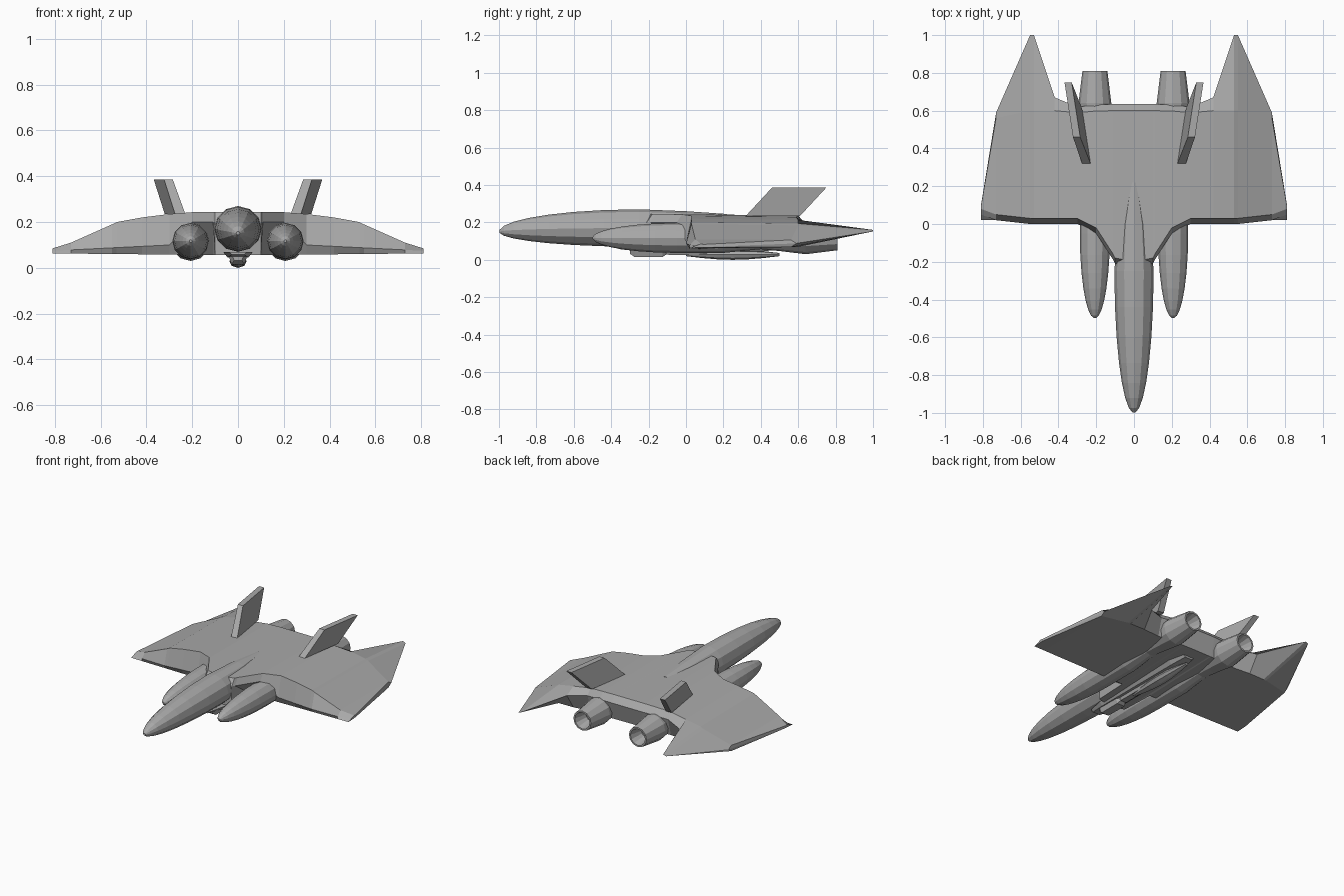
import bpy, bmesh, math

default_cube = bpy.data.objects.get("Cube")
if default_cube:
    bpy.data.objects.remove(default_cube, do_unlink=True)

grey = bpy.data.materials.new("hull grey")
grey.use_nodes = True
shade = (0.4, 0.4, 0.4, 1)
grey.diffuse_color = shade
grey.node_tree.nodes["Principled BSDF"].inputs["Base Color"].default_value = shade


def loft(name, rings, mirror=False):
    """Skin matching rings of points into one flat-shaded object."""
    bm = bmesh.new()
    rows = [[bm.verts.new(point) for point in ring] for ring in rings]
    count = len(rows[0])
    for near, far in zip(rows, rows[1:]):
        for i in range(count):
            j = (i + 1) % count
            bm.faces.new((near[i], near[j], far[j], far[i]))
    # A mirrored half stays open along the centre line
    if not mirror:
        bm.faces.new(rows[0])
    bm.faces.new(rows[-1])
    bmesh.ops.recalc_face_normals(bm, faces=bm.faces)
    mesh = bpy.data.meshes.new(name)
    bm.to_mesh(mesh)
    bm.free()
    mesh.materials.append(grey)
    obj = bpy.data.objects.new(name, mesh)
    bpy.context.collection.objects.link(obj)
    if mirror:
        modifier = obj.modifiers.new("mirror", "MIRROR")
        modifier.use_clip = True


def ellipse(x, y, z, width, height, sides=12):
    """Ring of points across the length of the craft."""
    angles = [math.tau * i / sides for i in range(sides)]
    return [(x + width * math.sin(a), y, z + height * math.cos(a)) for a in angles]


def rounded_nose(tip, length, steps=8):
    """Stations (y, fullness) along a quarter ellipse, denser at the tip."""
    for i in range(steps):
        along = ((i + 0.4) / (steps - 0.6)) ** 2
        yield tip + length * along, math.sqrt(1 - (1 - along) ** 2)


# Fuselage: long nose with a deeper upper half, fading into the hull as a spine
fuselage = [ellipse(0, y, 0.15 + 0.02 * full, 0.104 * full, 0.1 * full)
            for y, full in rounded_nose(-1, 0.75)]
fuselage.append(ellipse(0, 0, 0.17, 0.085, 0.09))
fuselage.append(ellipse(0, 0.22, 0.2, 0.03, 0.045))
loft("fuselage", fuselage)


def wing_section(x, lead, top, rear):
    """Six-cornered slice of the hull and wing, running front to back."""
    inboard = x < 0.25
    lead_z = 0.2 if inboard else 0.115 - 0.05 * x
    belly_front = lead if x <= 0.1 else 0.02
    shoulder = min(0.6, rear * 0.95)
    return [(x, lead, lead_z),
            (x, lead + 0.03, top),
            (x, shoulder, top * 0.97),
            (x, rear, top * 0.8),
            (x, shoulder, 0.075 - 0.01 * x),
            (x, belly_front, 0.055 + 0.01 * x)]


# Blended hull and wing: x, leading edge y, top z, trailing edge y
wing = [(0, -0.23, 0.245, 0.635),
        (0.1, -0.21, 0.245, 0.635),
        (0.11, -0.19, 0.245, 0.635),
        (0.2, -0.05, 0.243, 0.63),
        (0.3, 0, 0.235, 0.62),
        (0.42, 0, 0.22, 0.67),
        (0.53, 0, 0.2, 1),
        (0.55, 0, 0.19, 1),
        (0.73, 0.02, 0.11, 0.59),
        (0.81, 0.05, 0.085, 0.1)]
loft("blended_wing", [wing_section(*row) for row in wing], mirror=True)

# Engine outline: pointed pod, narrow waist, bulged nozzle, hollow exhaust
engine = [(y, 0.08 * full) for y, full in rounded_nose(-0.5, 0.45)]
engine += [(0.2, 0.08), (0.4, 0.06), (0.5, 0.07), (0.64, 0.087),
           (0.81, 0.066), (0.81, 0.055), (0.72, 0.035)]


def tail_fin_edge(side, inner, outer, front, rear, z):
    """Level outline of a fin, toed so the back sits further outboard."""
    toe = 0.045
    return [(side * inner, front, z), (side * outer, front, z),
            (side * (outer + toe), rear, z), (side * (inner + toe), rear, z)]


for side, label in ((1, "left"), (-1, "right")):
    loft(label + "_engine",
         [ellipse(side * 0.207, y, 0.117, radius, radius) for y, radius in engine])
    loft(label + "_tail_fin",
         [tail_fin_edge(side, 0.23, 0.275, 0.32, 0.61, 0.235),
          tail_fin_edge(side, 0.285, 0.323, 0.46, 0.75, 0.386)])


def belly_strip(name, front, rear, width, bottom, top):
    """Shallow strip under the belly with tapered, rising ends."""
    run = (rear - front) / 8
    stations = [(front, 0.6, (bottom + top) / 2), (front + run, 1, bottom),
                (rear - run, 1, bottom), (rear, 0.6, (bottom + top) / 2)]
    rings = []
    for y, spread, z in stations:
        w = width * spread
        rings.append([(-w, y, top), (w, y, top), (w * 0.7, y, z), (-w * 0.7, y, z)])
    loft(name, rings)


belly_strip("belly_plate", -0.36, 0.52, 0.065, 0.045, 0.07)
belly_strip("belly_rail", -0.15, 0.3, 0.03, 0.027, 0.05)
belly_strip("belly_intake", -0.3, -0.1, 0.04, 0.015, 0.05)

# Slim pod under the belly, swelling towards its middle
pod = []
for i in range(7):
    swell = 0.3 + 0.7 * math.sin(math.pi * i / 6)
    pod.append(ellipse(0, i / 12, 0.028, 0.038 * swell, 0.028 * swell, 8))
loft("belly_pod", pod)
